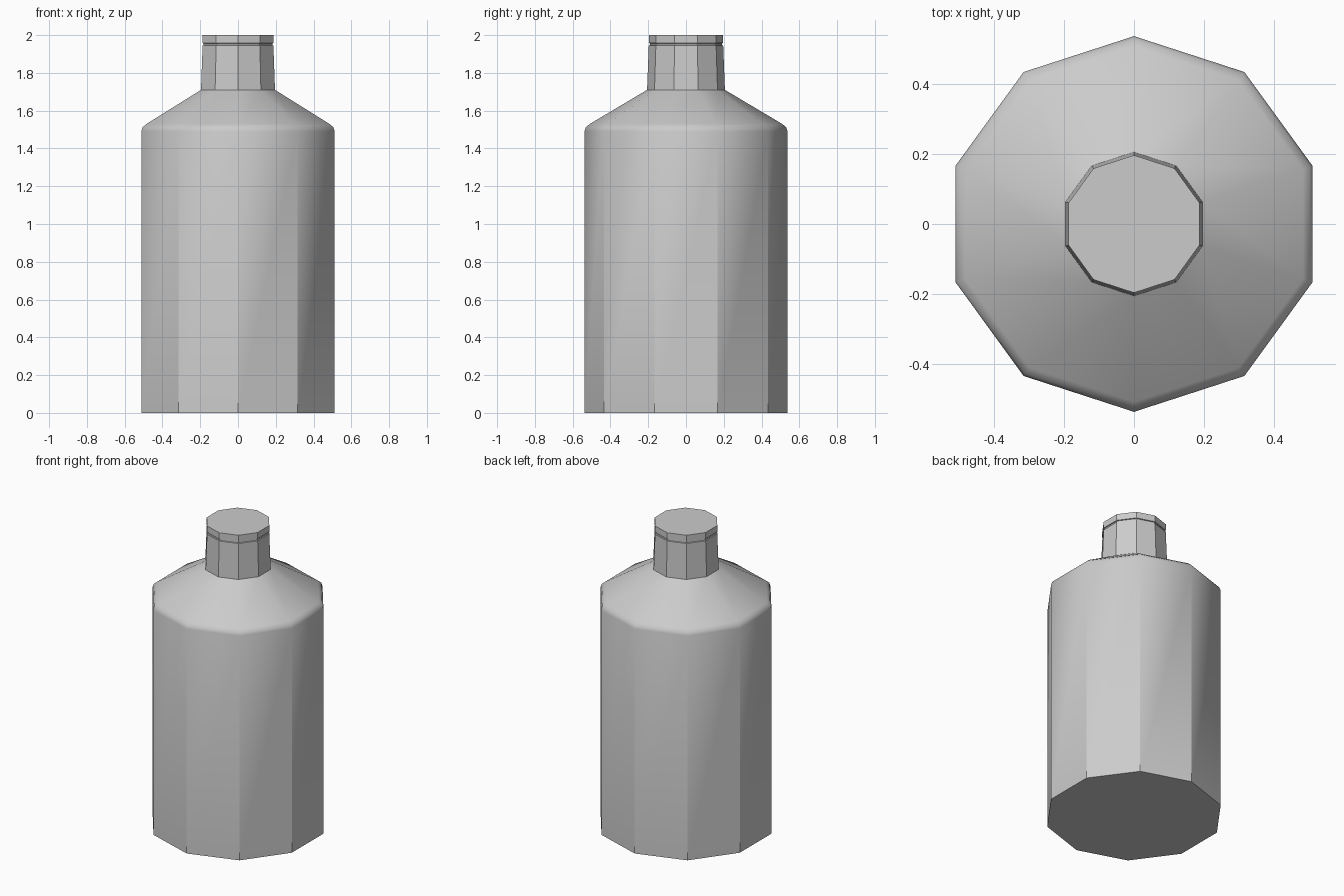
import bpy, bmesh, math

if "Cube" in bpy.data.objects:
    bpy.data.objects.remove(bpy.data.objects["Cube"])

SIDES = 10


def lathe(name, profile):
    """Revolve (radius, z) points into a closed ten-sided solid."""
    bm = bmesh.new()
    rings = []
    for r, z in profile:
        angles = [math.pi / 2 + 2 * math.pi * i / SIDES for i in range(SIDES)]
        rings.append([bm.verts.new((r * math.cos(a), r * math.sin(a), z)) for a in angles])
    for lo, hi in zip(rings, rings[1:]):
        for i in range(SIDES):
            j = (i + 1) % SIDES
            bm.faces.new((lo[i], lo[j], hi[j], hi[i]))
    bm.faces.new(rings[0][::-1])
    bm.faces.new(rings[-1])
    mesh = bpy.data.meshes.new(name)
    bm.to_mesh(mesh)
    bm.free()
    obj = bpy.data.objects.new(name, mesh)
    bpy.context.collection.objects.link(obj)
    # Soft shoulder, crisp vertical edges
    bpy.ops.object.select_all(action='DESELECT')
    obj.select_set(True)
    bpy.context.view_layer.objects.active = obj
    bpy.ops.object.shade_smooth_by_angle(angle=math.radians(35))
    return obj


# Body, rounded shoulder, tapered neck, thin groove and top lip
lathe("bottle", [
    (0.538, 0.0), (0.538, 1.49), (0.53, 1.513), (0.509, 1.53),
    (0.206, 1.71), (0.197, 1.945),
    (0.191, 1.947), (0.191, 1.956),
    (0.197, 1.958), (0.197, 2.0),
])
